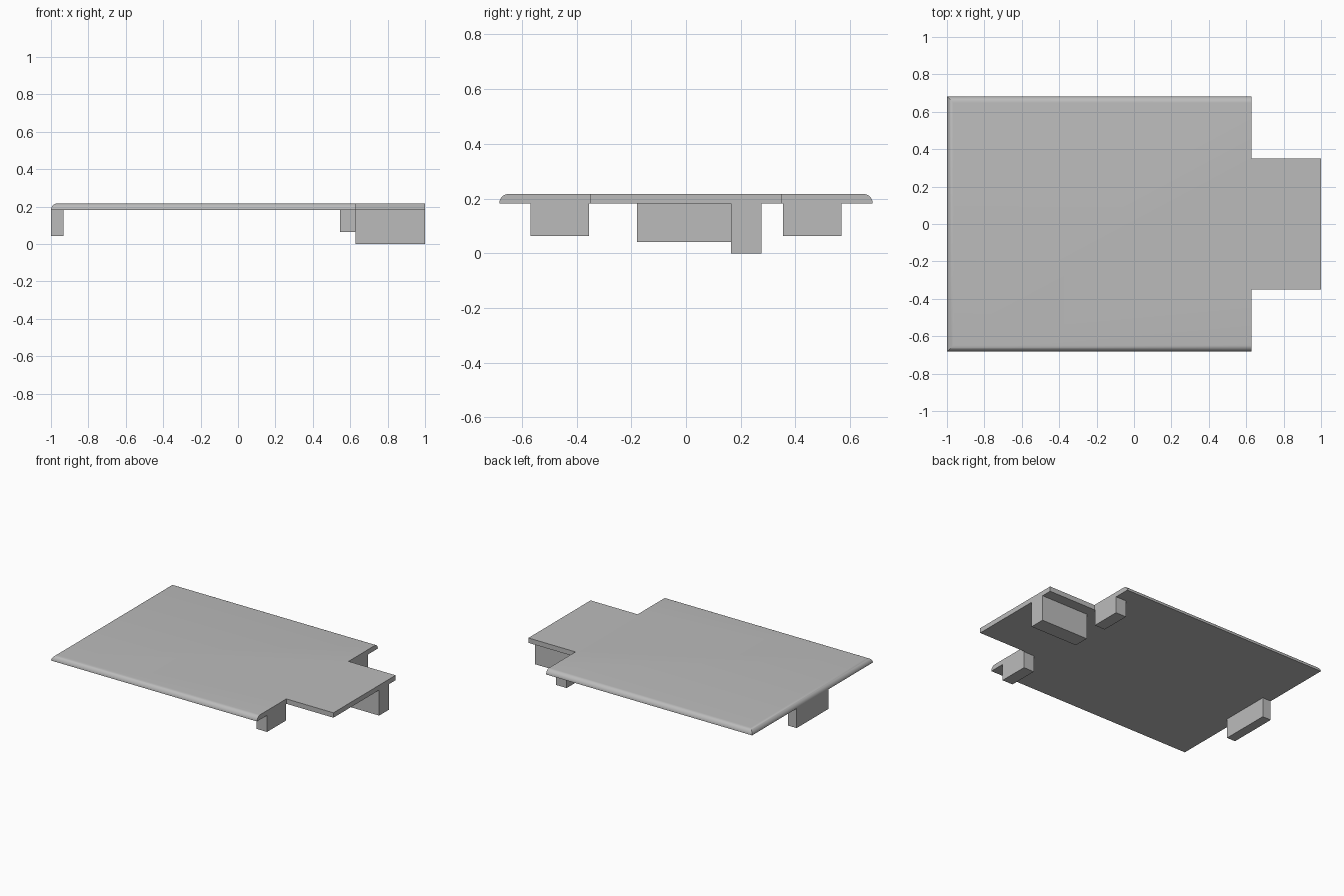
import bpy, bmesh, math

cube = bpy.data.objects.get("Cube")
if cube:
    bpy.data.objects.remove(cube, do_unlink=True)

grey = bpy.data.materials.new("mid_grey")
grey.use_nodes = True
colour = (0.5, 0.5, 0.5, 1)
grey.diffuse_color = colour
grey.node_tree.nodes["Principled BSDF"].inputs["Base Color"].default_value = colour

TOP, UNDER = 0.217, 0.182          # deck surfaces
END, STEP = 1.0, 0.628             # tongue tip and tongue root along x
HALF, TONGUE = 0.682, 0.351        # half widths
ROUND = 0.034


def add_object(name, bm):
    bmesh.ops.recalc_face_normals(bm, faces=bm.faces)
    mesh = bpy.data.meshes.new(name)
    bm.to_mesh(mesh)
    bm.free()
    mesh.materials.append(grey)
    obj = bpy.data.objects.new(name, mesh)
    bpy.context.collection.objects.link(obj)
    return obj


def block(name, x0, x1, y0, y1, z0, z1):
    bm = bmesh.new()
    bmesh.ops.create_cube(bm, size=1)
    bmesh.ops.scale(bm, vec=(x1 - x0, y1 - y0, z1 - z0), verts=bm.verts)
    bmesh.ops.translate(bm, vec=((x0 + x1) / 2, (y0 + y1) / 2, (z0 + z1) / 2), verts=bm.verts)
    return add_object(name, bm)


# Deck with tongue: one extruded outline, long upper edges rounded
bm = bmesh.new()
side = [(-END, HALF), (STEP, HALF), (STEP, TONGUE), (END, TONGUE)]
outline = side + [(x, -y) for x, y in reversed(side)]
base = bm.faces.new([bm.verts.new((x, y, UNDER)) for x, y in outline])
grown = bmesh.ops.extrude_face_region(bm, geom=[base], use_keep_orig=True)["geom"]
bmesh.ops.translate(bm, vec=(0, 0, TOP - UNDER),
                    verts=[v for v in grown if isinstance(v, bmesh.types.BMVert)])
bmesh.ops.recalc_face_normals(bm, faces=bm.faces)
long_edges = [e for e in bm.edges
              if all(abs(v.co.y) > HALF - 0.01 and v.co.z > TOP - 0.01 for v in e.verts)]
bmesh.ops.bevel(bm, geom=long_edges, offset=ROUND, segments=8, profile=0.5, affect='EDGES')
deck = add_object("deck", bm)
bpy.ops.object.select_all(action='DESELECT')
deck.select_set(True)
bpy.context.view_layer.objects.active = deck
bpy.ops.object.shade_smooth_by_angle(angle=math.radians(30))

# Feet beside the tongue
for name, s in (("left_foot", 1), ("right_foot", -1)):
    y0, y1 = sorted((s * 0.355, s * 0.569))
    block(name, 0.545, STEP, y0, y1, 0.064, UNDER)

# Foot at the far end, and the off-centre rib under the tongue
block("end_foot", -END, -0.933, -0.179, 0.179, 0.042, UNDER)
block("tongue_rib", STEP, END, 0.165, 0.275, 0, UNDER)
